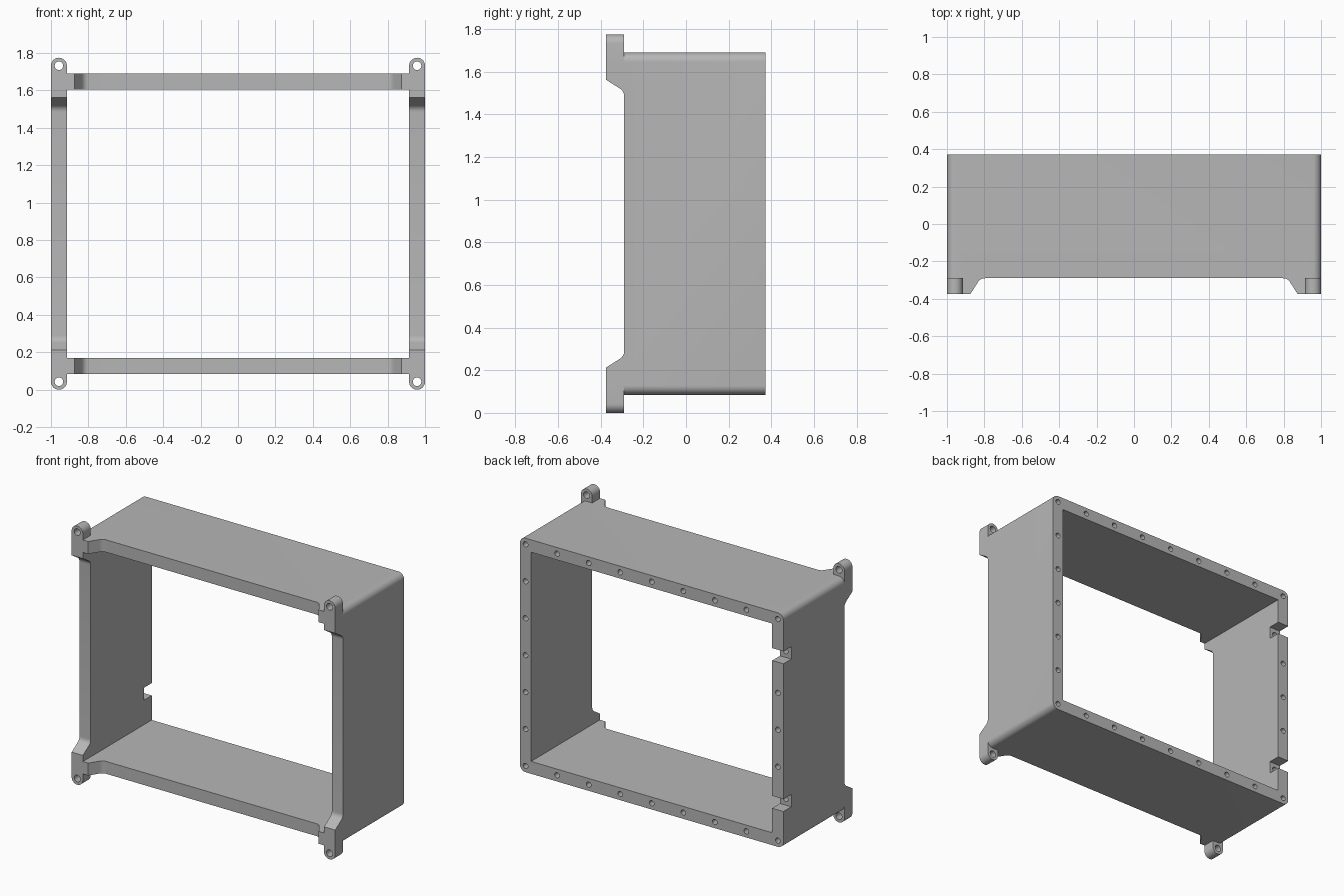
import bpy
import math
from mathutils import Vector

cube = bpy.data.objects.get("Cube")
if cube:
    bpy.data.objects.remove(cube, do_unlink=True)

# Main dimensions
FRONT, SEAT, BACK = -0.375, -0.29, 0.372
BOTTOM, TOP, WALL = 0.085, 1.69, 0.085
MID = (BOTTOM + TOP) / 2
R = WALL / 2
HOLE_X, HOLE_Z = 1 - R, (TOP - BOTTOM) / 2 - R

grey = bpy.data.materials.new("grey metal")
grey.use_nodes = True
grey.diffuse_color = (0.47, 0.47, 0.47, 1)
grey.node_tree.nodes["Principled BSDF"].inputs["Base Color"].default_value = (0.47, 0.47, 0.47, 1)


def prisms(name, profiles, axis, start, end):
    """Extrude closed 2D profiles along an axis ('x', 'y' or 'z')."""
    place = {"x": lambda a, b, t: (t, a, b),
             "y": lambda a, b, t: (a, t, b),
             "z": lambda a, b, t: (a, b, t)}[axis]
    verts, faces = [], []
    for pts in profiles:
        n, o = len(pts), len(verts)
        verts += [place(a, b, t) for t in (start, end) for a, b in pts]
        faces += [[o + i for i in range(n)], [o + n + i for i in range(n)]]
        faces += [[o + i, o + (i + 1) % n, o + n + (i + 1) % n, o + n + i] for i in range(n)]
    mesh = bpy.data.meshes.new(name)
    mesh.from_pydata(verts, [], faces)
    obj = bpy.data.objects.new(name, mesh)
    bpy.context.collection.objects.link(obj)
    bpy.context.view_layer.objects.active = obj
    obj.select_set(True)
    bpy.ops.object.mode_set(mode='EDIT')
    bpy.ops.mesh.select_all(action='SELECT')
    bpy.ops.mesh.normals_make_consistent(inside=False)
    bpy.ops.object.mode_set(mode='OBJECT')
    obj.select_set(False)
    mesh.materials.append(grey)
    return obj


def arc(cx, cz, r, a0, a1, n):
    angles = [math.radians(a0 + (a1 - a0) * i / n) for i in range(n + 1)]
    return [(cx + r * math.cos(a), cz + r * math.sin(a)) for a in angles]


def circle(cx, cz, r):
    return arc(cx, cz, r, 0, 360, 20)[:-1]


def rect(a0, a1, b0, b1):
    return [(a0, b0), (a1, b0), (a1, b1), (a0, b1)]


def combine(target, tool, operation):
    mod = target.modifiers.new(operation, 'BOOLEAN')
    mod.operation, mod.solver, mod.object = operation, 'EXACT', tool
    bpy.context.view_layer.objects.active = target
    bpy.ops.object.modifier_apply(modifier=mod.name)
    bpy.data.objects.remove(tool, do_unlink=True)


def relief(half):
    """Half of the front relief outline: (distance from centre, y) with a soft inner corner."""
    p0, p1, p2 = Vector((half - 0.04, -0.312)), Vector((half - 0.053, SEAT)), Vector((half - 0.078, SEAT))
    soft = [p0 * (1 - t) ** 2 + p1 * 2 * t * (1 - t) + p2 * t * t for t in (i / 6 for i in range(7))]
    side = [(half + 0.012, FRONT - 0.02), (half, FRONT)] + [tuple(p) for p in soft]
    return side + [(-d, y) for d, y in reversed(side)]


# Frame with rounded outer corners
outline = []
for k, (sx, sz) in enumerate(((1, 1), (-1, 1), (-1, -1), (1, -1))):
    outline += arc(sx * HOLE_X, MID + sz * HOLE_Z, R, 90 * k, 90 * k + 90, 8)
frame = prisms("box_frame", [outline], "y", FRONT, BACK)

# Mounting lugs at the four front corners
lugs = []
for sx in (-1, 1):
    for sz in (-1, 1):
        base, tip = TOP - 0.05, TOP + R
        pts = [(HOLE_X - R, base), (HOLE_X + R, base)] + arc(HOLE_X, tip, R, 0, 180, 16)
        lugs.append([(sx * x, MID + sz * (z - MID)) for x, z in pts])
combine(frame, prisms("lugs", lugs, "y", FRONT, SEAT), 'UNION')

# Open middle
opening = rect(WALL - 1, 1 - WALL, BOTTOM + WALL, TOP - WALL)
combine(frame, prisms("opening", [opening], "y", -1, 1), 'DIFFERENCE')

# Front relief between the corner feet, across and upright
combine(frame, prisms("relief_across", [relief(0.875)], "z", -1, 3), 'DIFFERENCE')
upright = [(y, MID + d) for d, y in relief(0.675)]
combine(frame, prisms("relief_upright", [upright], "x", -2, 2), 'DIFFERENCE')

# Two notches through the back edge of one side wall
step = HOLE_Z / 3
notches = [rect(BACK - 0.085, BACK + 0.1, MID + s * 2 * step - R, MID + s * 2 * step + R) for s in (-1, 1)]
combine(frame, prisms("notches", notches, "x", -1.1, -0.86), 'DIFFERENCE')

# Screw holes around the back edge
holes = [circle(HOLE_X * i / 4, MID + s * HOLE_Z, 0.018) for i in range(-4, 5) for s in (-1, 1)]
holes += [circle(s * HOLE_X, MID + step * i, 0.018) for i in range(-2, 3) for s in (-1, 1)]
combine(frame, prisms("screw_holes", holes, "y", BACK - 0.16, BACK + 0.1), 'DIFFERENCE')

# Holes through the lugs
lug_holes = [circle(sx * HOLE_X, MID + sz * (TOP + R - MID), 0.023) for sx in (-1, 1) for sz in (-1, 1)]
combine(frame, prisms("lug_holes", lug_holes, "y", FRONT - 0.1, SEAT + 0.1), 'DIFFERENCE')

# Smooth rounded faces, keep edges sharp
frame.select_set(True)
bpy.context.view_layer.objects.active = frame
bpy.ops.object.shade_smooth_by_angle(angle=math.radians(30))
